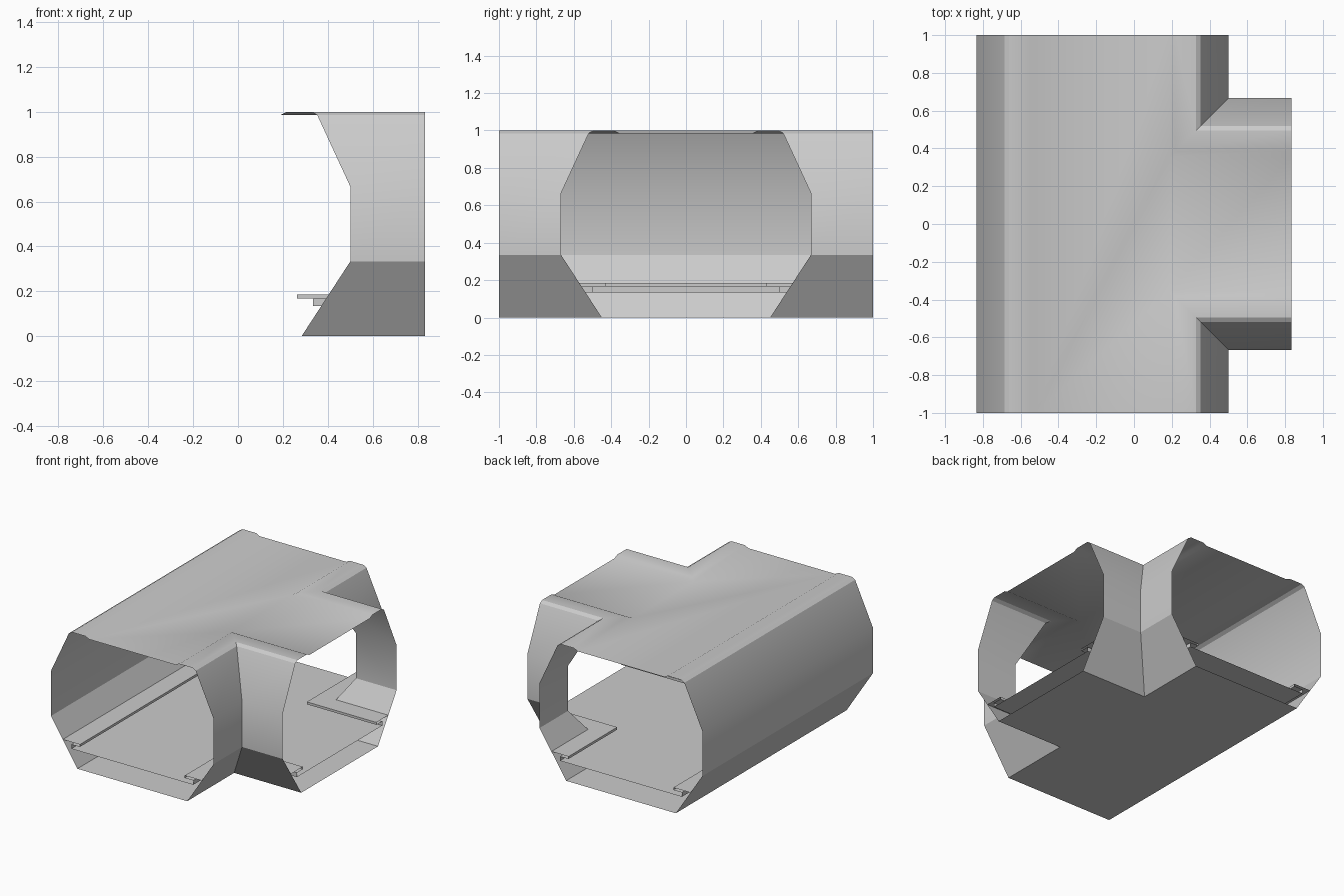
import bpy
import bmesh
import math

if "Cube" in bpy.data.objects:
    bpy.data.objects.remove(bpy.data.objects["Cube"])

CX = -1 / 6      # centre line of the main corridor
END = 5 / 6      # open end of the side branch


def outline(h):
    """T-shaped plan, counter-clockwise, for half-width h."""
    return [(CX - h, 1), (CX - h, -1),
            (CX + h, -1), (CX + h, -h), (END, -h),
            (END, h), (CX + h, h), (CX + h, 1)]


def sweep(name, profile, close_bottom):
    """Sweep (half-width, height) points round the T, leaving its three ends open."""
    bm = bmesh.new()
    rings = [[bm.verts.new((x, y, z)) for x, y in outline(h)] for h, z in profile]
    for a, b in zip(rings, rings[1:]):
        for i in (0, 2, 3, 5, 6):
            bm.faces.new((a[i], a[i + 1], b[i + 1], b[i]))
    bm.faces.new(rings[-1])
    if close_bottom:
        bm.faces.new(rings[0][::-1])
    mesh = bpy.data.meshes.new(name)
    bm.to_mesh(mesh)
    bm.free()
    obj = bpy.data.objects.new(name, mesh)
    bpy.context.collection.objects.link(obj)
    return obj


# Outer shell: base, faceted walls, raised roof ridges and roof panel
shell = sweep("corridor_shell",
              [(0.45, 0), (0.667, 0.333), (0.667, 0.667), (0.52, 0.985),
               (0.495, 1.0), (0.385, 1.0), (0.355, 0.985)], True)
bpy.context.view_layer.objects.active = shell
shell.select_set(True)
bpy.ops.object.shade_smooth_by_angle(angle=math.radians(30))

# Raised walkway deck with overhanging side ledges
sweep("walkway_deck",
      [(0.57, 0.185), (0.43, 0.185), (0.43, 0.167), (0.5, 0.167), (0.5, 0.135)], False)
